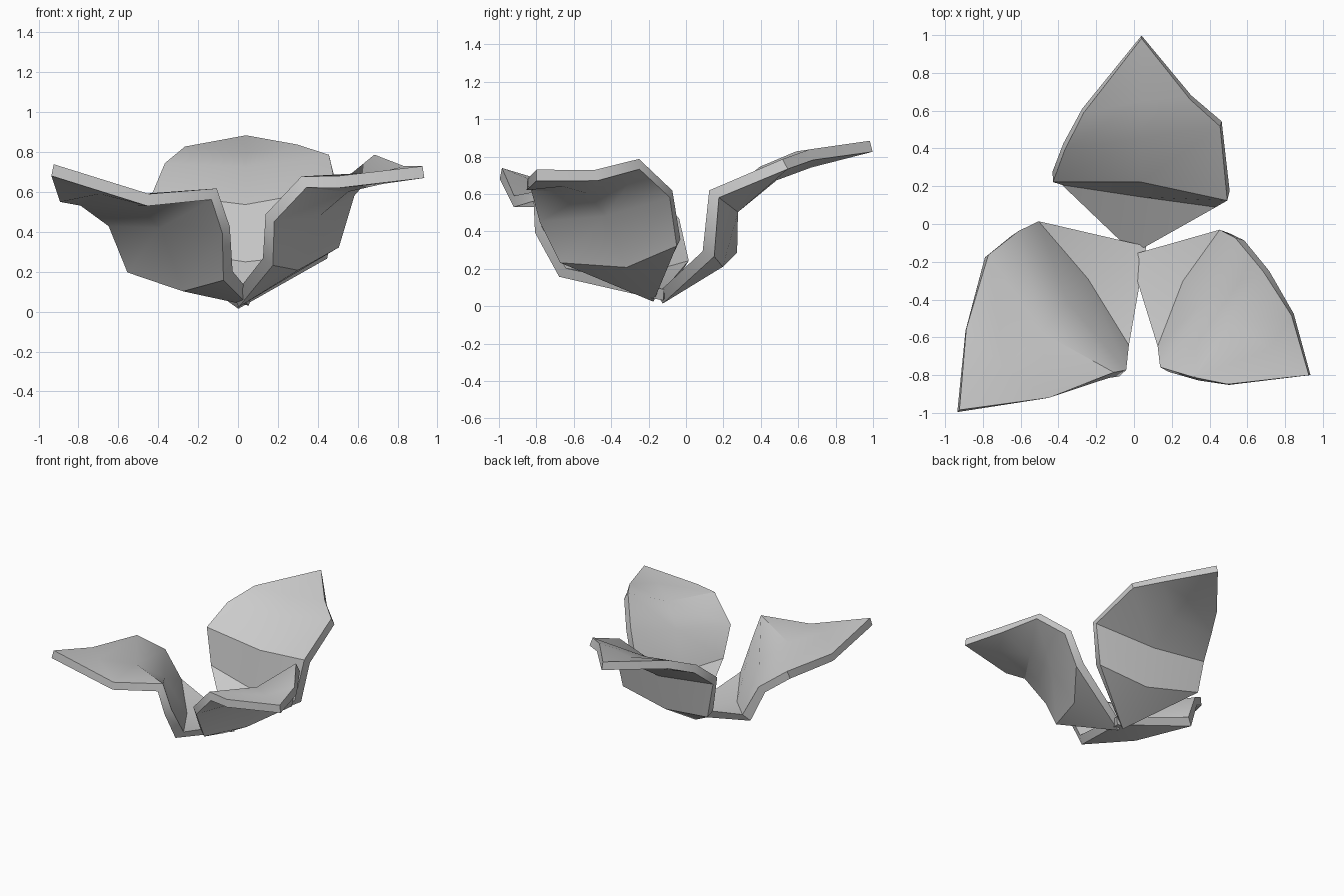
import bpy, bmesh, math

THICK = 0.06

# Each petal: base point, cross rows (left, middle, right), tip point
def petal(name, base, rows, tip):
    bm = bmesh.new()
    b = bm.verts.new(base)
    t = bm.verts.new(tip)
    grid = [[bm.verts.new(p) for p in row] for row in rows]
    for i in (0, 1):
        bm.faces.new((b, grid[0][i + 1], grid[0][i]))
        bm.faces.new((t, grid[-1][i], grid[-1][i + 1]))
        for lo, hi in zip(grid, grid[1:]):
            bm.faces.new((lo[i], lo[i + 1], hi[i + 1], hi[i]))
    bmesh.ops.recalc_face_normals(bm, faces=bm.faces)
    me = bpy.data.meshes.new(name)
    bm.to_mesh(me)
    bm.free()
    ob = bpy.data.objects.new(name, me)
    bpy.context.collection.objects.link(ob)
    # give the sheet its thickness
    mod = ob.modifiers.new("thickness", 'SOLIDIFY')
    mod.thickness = THICK
    mod.offset = 0
    mod.use_even_offset = True
    bpy.ops.object.select_all(action='DESELECT')
    ob.select_set(True)
    bpy.context.view_layer.objects.active = ob
    bpy.ops.object.modifier_apply(modifier=mod.name)
    bpy.ops.object.shade_smooth_by_angle(angle=math.radians(35))
    return ob

# back petal
petal("back_petal", (0.0, -0.14, 0.04), [
    [(-0.38, 0.24, 0.30), (0.04, 0.17, 0.23), (0.44, 0.12, 0.28)],
    [(-0.43, 0.25, 0.58), (0.04, 0.25, 0.52), (0.50, 0.15, 0.60)],
    [(-0.37, 0.41, 0.72), (0.04, 0.47, 0.70), (0.46, 0.53, 0.76)],
    [(-0.27, 0.60, 0.80), (0.04, 0.66, 0.77), (0.30, 0.67, 0.81)],
], (0.04, 0.99, 0.855))

# left front petal
petal("left_petal", (0.06, -0.12, 0.06), [
    [(-0.53, 0.00, 0.22), (-0.26, -0.30, 0.13), (-0.05, -0.66, 0.18)],
    [(-0.63, -0.05, 0.45), (-0.37, -0.43, 0.44), (-0.06, -0.79, 0.41)],
    [(-0.78, -0.17, 0.56), (-0.50, -0.58, 0.56), (-0.12, -0.80, 0.59)],
    [(-0.89, -0.56, 0.58), (-0.69, -0.77, 0.62), (-0.45, -0.92, 0.56)],
], (-0.93, -0.99, 0.71))

# right front petal
petal("right_petal", (-0.01, -0.17, 0.05), [
    [(0.15, -0.66, 0.25), (0.28, -0.31, 0.23), (0.48, -0.04, 0.34)],
    [(0.16, -0.77, 0.47), (0.39, -0.42, 0.50), (0.56, -0.08, 0.60)],
    [(0.33, -0.82, 0.65), (0.54, -0.52, 0.63), (0.70, -0.25, 0.76)],
    [(0.50, -0.85, 0.65), (0.72, -0.66, 0.67), (0.84, -0.48, 0.70)],
], (0.93, -0.80, 0.70))
